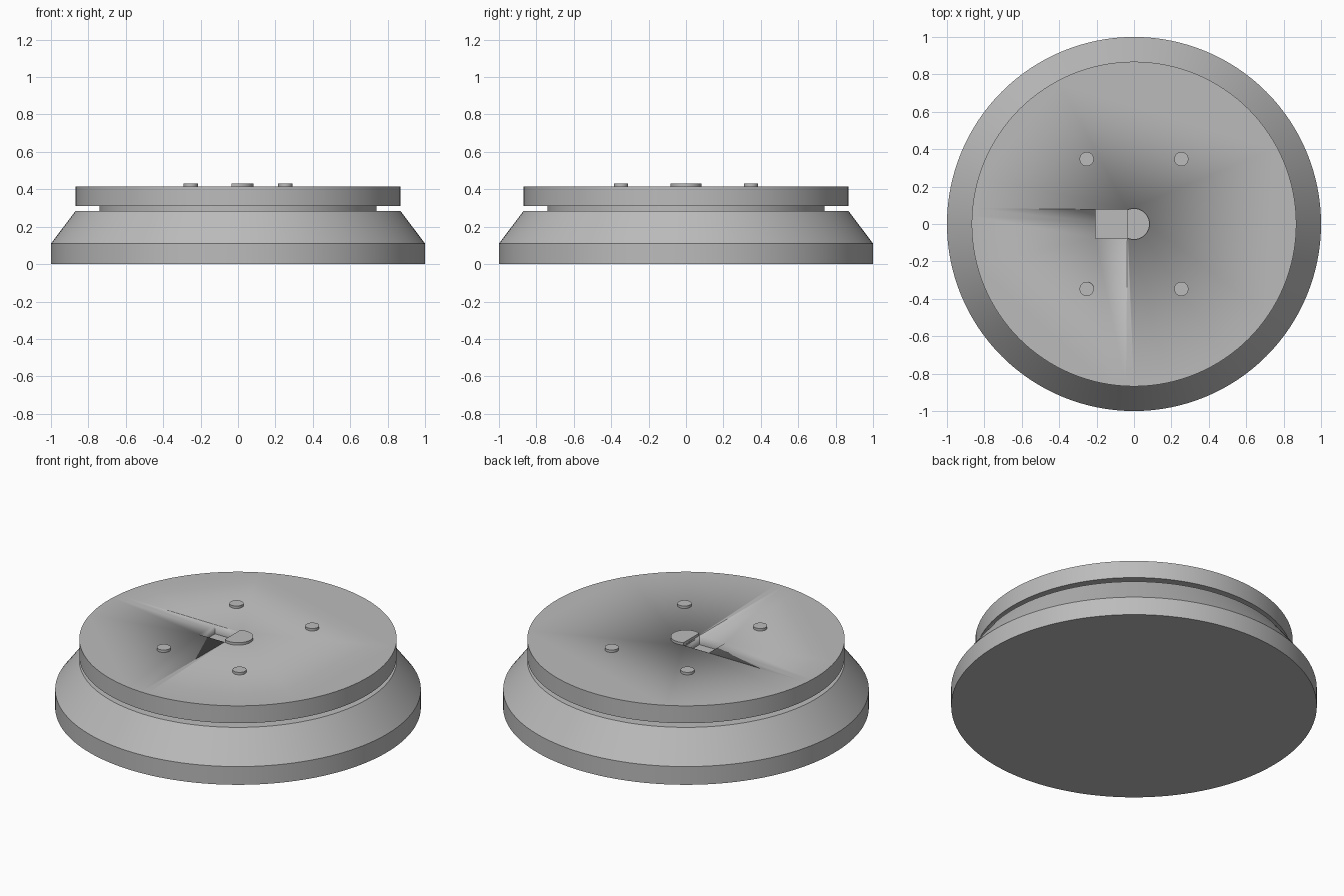
import bpy, bmesh, math

cube = bpy.data.objects.get("Cube")
if cube:
    bpy.data.objects.remove(cube, do_unlink=True)

grey = bpy.data.materials.new("plain_grey")
grey.use_nodes = True
COLOUR = (0.5, 0.5, 0.5, 1)
grey.diffuse_color = COLOUR
grey.node_tree.nodes["Principled BSDF"].inputs["Base Color"].default_value = COLOUR


def finish(bm, name):
    """Turn a bmesh into a named grey object with crisp smooth shading."""
    bmesh.ops.recalc_face_normals(bm, faces=bm.faces)
    mesh = bpy.data.meshes.new(name)
    bm.to_mesh(mesh)
    bm.free()
    mesh.materials.append(grey)
    obj = bpy.data.objects.new(name, mesh)
    bpy.context.collection.objects.link(obj)
    bpy.ops.object.select_all(action='DESELECT')
    obj.select_set(True)
    bpy.context.view_layer.objects.active = obj
    bpy.ops.object.shade_smooth_by_angle(angle=math.radians(30))
    return obj


def turned(name, rings, x=0, y=0, sides=128, cut_x=None):
    """Stack rings of (radius, z) into a closed round part, optionally cut flat."""
    bm = bmesh.new()
    loops = []
    for radius, z in rings:
        loops.append([bm.verts.new((x + radius * math.cos(math.tau * i / sides),
                                    y + radius * math.sin(math.tau * i / sides), z))
                      for i in range(sides)])
    for low, high in zip(loops, loops[1:]):
        for i in range(sides):
            j = (i + 1) % sides
            bm.faces.new((low[i], low[j], high[j], high[i]))
    bm.faces.new(loops[0][::-1])
    bm.faces.new(loops[-1])
    if cut_x is not None:
        geom = bm.verts[:] + bm.edges[:] + bm.faces[:]
        bmesh.ops.bisect_plane(bm, geom=geom, plane_co=(cut_x, 0, 0),
                               plane_no=(-1, 0, 0), clear_outer=True)
        bmesh.ops.holes_fill(bm, edges=[e for e in bm.edges if e.is_boundary])
    return finish(bm, name)


# Base, recessed neck and top plate
TOP, PEG_TOP = 0.415, 0.43
turned("base", [(1, 0), (1, 0.11), (0.868, 0.285)])
turned("neck", [(0.74, 0.28), (0.74, 0.315)])
plate = turned("top_plate", [(0.868, 0.31), (0.868, TOP)])

# Rectangular pocket sunk into the plate
X0, X1, HALF, DEPTH = -0.207, -0.036, 0.077, 0.055
bm = bmesh.new()
bmesh.ops.create_cube(bm, size=1)
for v in bm.verts:
    v.co = (X1 if v.co.x > 0 else X0, 2 * HALF * v.co.y,
            TOP + (0.1 if v.co.z > 0 else -DEPTH))
cutter = finish(bm, "pocket_cutter")
cutter.hide_render = True
cutter.hide_set(True)
cut = plate.modifiers.new("pocket", 'BOOLEAN')
cut.operation = 'DIFFERENCE'
cut.solver = 'EXACT'
cut.object = cutter

# Round boss with a flat side flush with the pocket
turned("centre_boss", [(0.083, TOP - 0.01), (0.083, PEG_TOP)], sides=64, cut_x=X1)

# Four locating pegs
for side, sx in (("left", 1), ("right", -1)):
    for end, sy in (("front", -1), ("back", 1)):
        turned(f"peg_{end}_{side}", [(0.038, TOP - 0.01), (0.038, PEG_TOP)],
               sx * 0.253, sy * 0.347, sides=48)
